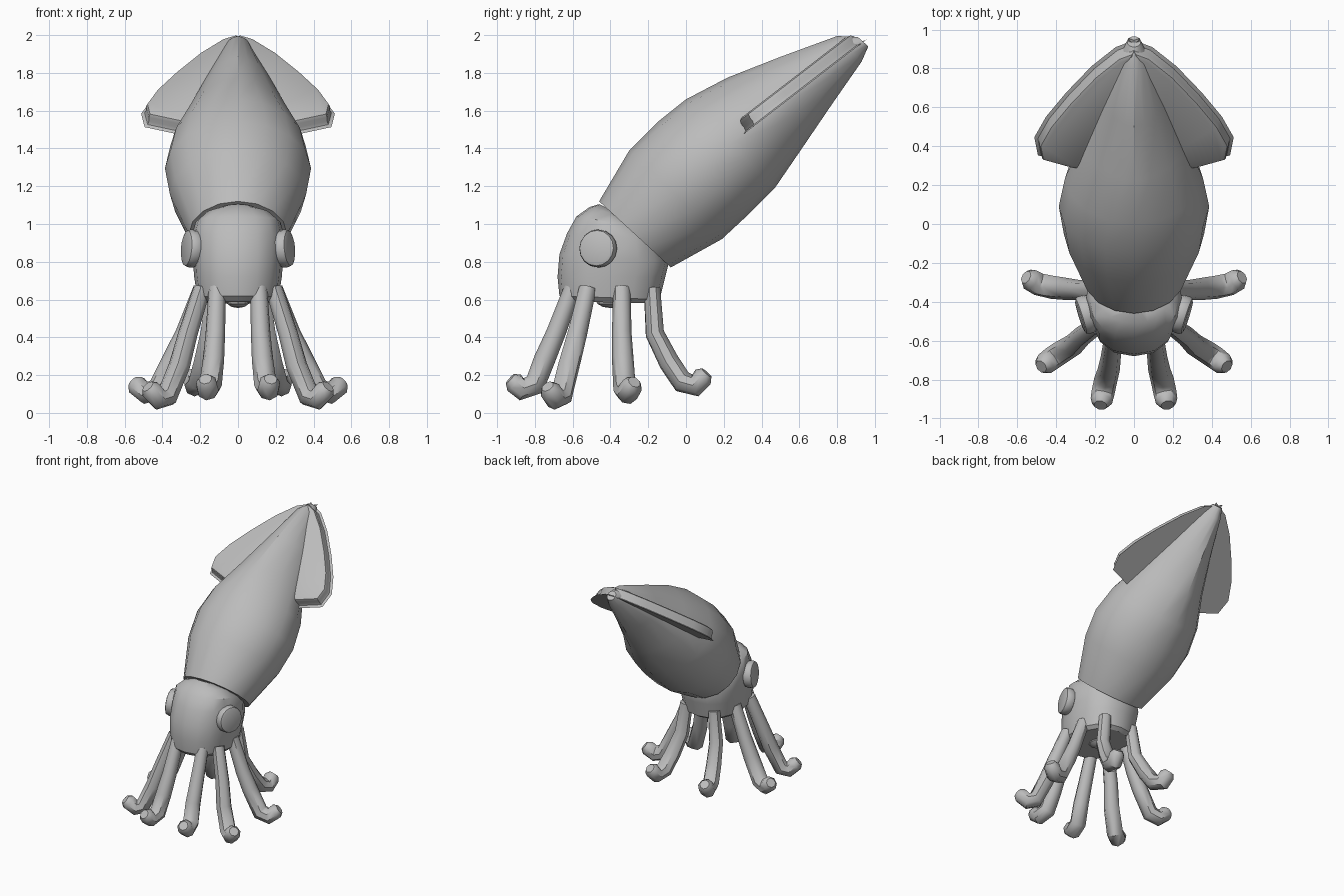
import bpy, bmesh, math
from mathutils import Vector, Matrix

cube = bpy.data.objects.get("Cube")
if cube:
    bpy.data.objects.remove(cube, do_unlink=True)

grey = bpy.data.materials.new("soft_grey")
grey.use_nodes = True
grey.diffuse_color = (0.5, 0.5, 0.5, 1)
grey.node_tree.nodes["Principled BSDF"].inputs["Base Color"].default_value = (0.5, 0.5, 0.5, 1)


def link(name, data):
    ob = bpy.data.objects.new(name, data)
    bpy.context.collection.objects.link(ob)
    data.materials.append(grey)
    return ob


def activate(ob):
    bpy.ops.object.select_all(action='DESELECT')
    ob.select_set(True)
    bpy.context.view_layer.objects.active = ob


def smooth(ob, degrees=32):
    activate(ob)
    bpy.ops.object.shade_smooth_by_angle(angle=math.radians(degrees))


def finish(name, bm):
    bmesh.ops.recalc_face_normals(bm, faces=bm.faces)
    me = bpy.data.meshes.new(name)
    bm.to_mesh(me)
    bm.free()
    ob = link(name, me)
    smooth(ob)
    return ob


def mirror(ob):
    ob.modifiers.new("mirror", 'MIRROR')


def power(value, e):
    return math.copysign(abs(value) ** e, value)


def loft(name, sections, sides=16):
    """Each section: front (y, z), back (y, z), half width, corner exponent."""
    bm = bmesh.new()
    rings = []
    for ya, za, yb, zb, half, e in sections:
        a, b = Vector((0, ya, za)), Vector((0, yb, zb))
        ring = []
        for i in range(sides):
            t = math.tau * i / sides
            p = (a + b) / 2 + (a - b) / 2 * power(math.cos(t), e)
            p.x = half * power(math.sin(t), e)
            ring.append(bm.verts.new(p))
        rings.append(ring)
    for r, s in zip(rings, rings[1:]):
        for i in range(sides):
            j = (i + 1) % sides
            bm.faces.new((r[i], r[j], s[j], s[i]))
    bm.faces.new(rings[0])
    bm.faces.new(rings[-1])
    return finish(name, bm)


# Mantle: leaning body, round at the collar and ridged toward the tip
loft("mantle", [
    (-.46, 1.12, -.08, .77, .26, 1),
    (-.30, 1.39, .19, .92, .36, 1),
    (-.15, 1.54, .33, 1.05, .387, 1),
    (0, 1.66, .47, 1.19, .355, 1.05),
    (.22, 1.775, .60, 1.38, .275, 1.25),
    (.50, 1.885, .77, 1.63, .175, 1.3),
    (.80, 1.995, .93, 1.86, .075, 1.2),
    (.91, 1.99, .965, 1.94, .035, 1),
])

# Head: rounded block tucked under the collar
loft("head", [
    (-.64, .59, -.17, .58, .19, .85),
    (-.67, .62, -.14, .60, .215, .85),
    (-.68, .72, -.11, .72, .232, .85),
    (-.67, .84, -.09, .80, .24, .85),
    (-.63, .95, -.12, .92, .245, .9),
    (-.58, 1.04, -.22, .98, .225, .9),
    (-.51, 1.09, -.28, 1.02, .17, .95),
    (-.46, 1.105, -.34, 1.05, .09, 1),
])

# Mouth under the head
bm = bmesh.new()
bmesh.ops.create_uvsphere(bm, u_segments=10, v_segments=6, radius=1,
                          matrix=Matrix.Translation((0, -.40, .60)) @ Matrix.Diagonal((.07, .08, .045, 1)))
finish("mouth", bm)

# Eyes: thick discs with rounded rims
bm = bmesh.new()
facing = Vector((.95, -.3, .08)).to_track_quat('Z', 'Y').to_matrix().to_4x4()
bmesh.ops.create_cone(bm, cap_ends=True, segments=16, radius1=.1, radius2=.1, depth=.07,
                      matrix=Matrix.Translation((.245, -.465, .87)) @ facing)
rim = [e for e in bm.edges if any(len(f.verts) > 4 for f in e.link_faces)]
bmesh.ops.bevel(bm, geom=rim, offset=.02, segments=2, profile=.5, affect='EDGES')
mirror(finish("eyes", bm))

# Fins: outline plates along the leaning axis, with rounded edges
outline = [(0, .90), (.08, .87), (.2, .775), (.33, .64), (.43, .52), (.487, .42),
           (.472, .345), (.31, .30), (.1, .32)]
slope = .77
normal = Vector((0, -slope, 1)).normalized()
bm = bmesh.new()
layers = []
for side in (-1, 1):
    layers.append([bm.verts.new(Vector((x, y, 1.535 + (y - .32) * slope)) + normal * .038 * side)
                   for x, y in outline])
low, high = layers
bm.faces.new(low)
bm.faces.new(high)
for i in range(len(outline)):
    j = (i + 1) % len(outline)
    bm.faces.new((low[i], low[j], high[j], high[i]))
bm.normal_update()
rims = [e for e in bm.edges if any(len(f.verts) > 4 for f in e.link_faces)]
bmesh.ops.bevel(bm, geom=rims, offset=.025, segments=2, profile=.5, affect='EDGES')
mirror(finish("fins", bm))


# Arms: eight-sided tubes with upturned blunt tips
def arm(name, points):
    pts = [Vector(p) for p in points]
    pts.append(pts[-1] + (pts[-1] - pts[-2]).normalized() * .03)
    radii = [.046, .052, .057, .06, .06, .057, .035]
    cu = bpy.data.curves.new(name, 'CURVE')
    cu.dimensions = '3D'
    cu.bevel_depth = 1
    cu.bevel_resolution = 2
    cu.use_fill_caps = True
    sp = cu.splines.new('POLY')
    sp.points.add(len(pts) - 1)
    for p, co, r in zip(sp.points, pts, radii):
        p.co = (*co, 1)
        p.radius = r
    ob = link(name, cu)
    activate(ob)
    bpy.ops.object.convert(target='MESH')
    ob = bpy.context.view_layer.objects.active
    smooth(ob, 45)
    mirror(ob)


arm("front_arms", [(.11, -.60, .66), (.12, -.69, .42), (.13, -.75, .28),
                   (.145, -.80, .15), (.16, -.87, .125), (.168, -.91, .16)])
arm("front_side_arms", [(.19, -.52, .66), (.265, -.575, .42), (.31, -.62, .25),
                        (.375, -.66, .09), (.42, -.69, .075), (.46, -.72, .12)])
arm("rear_side_arms", [(.19, -.34, .66), (.28, -.34, .42), (.34, -.335, .29),
                       (.425, -.325, .125), (.49, -.31, .105), (.535, -.285, .145)])
arm("rear_arms", [(.12, -.18, .66), (.15, -.165, .42), (.18, -.09, .27),
                  (.205, -.02, .165), (.225, .05, .145), (.235, .09, .19)])
